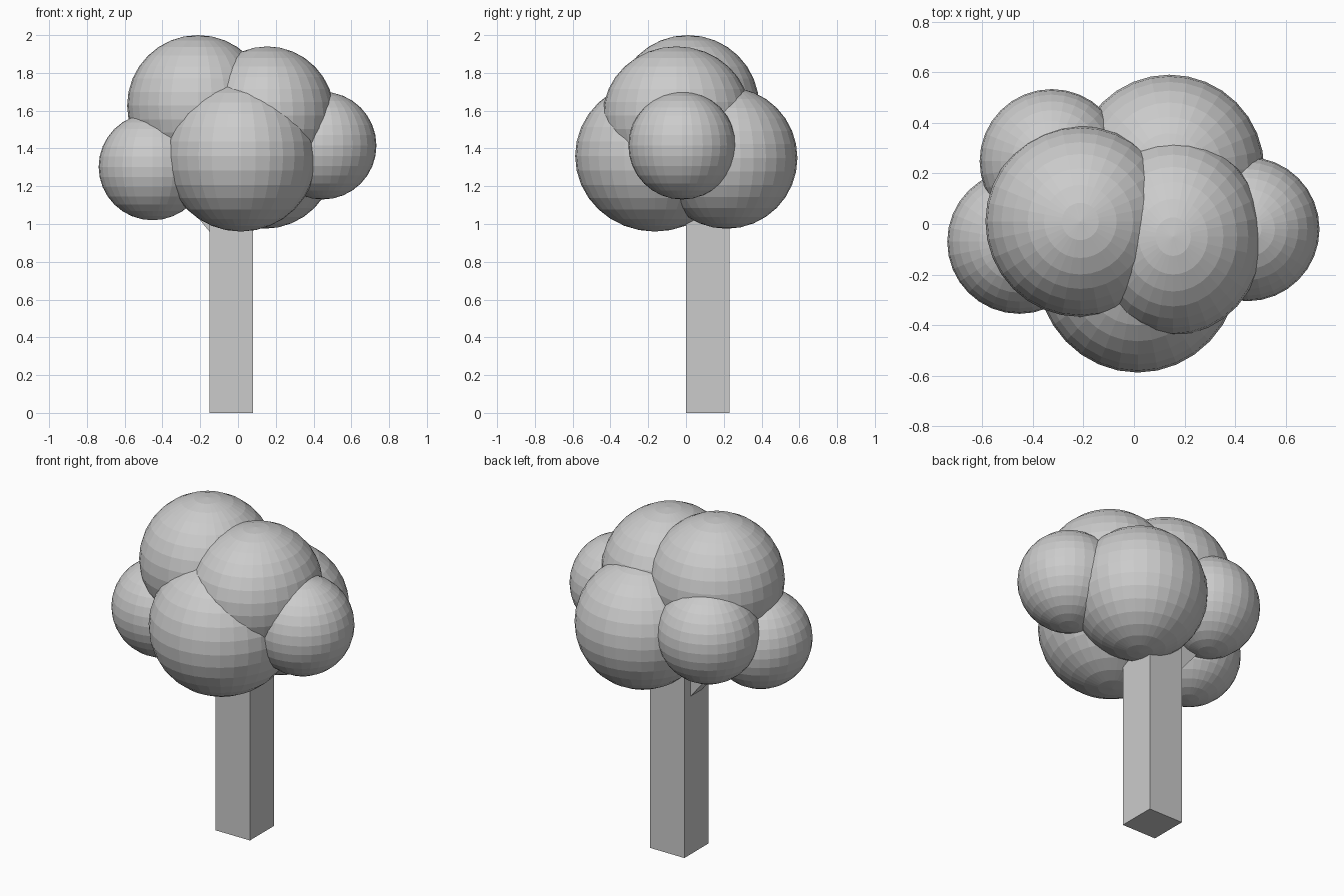
import bpy
from mathutils import Vector

if "Cube" in bpy.data.objects:
    bpy.data.objects.remove(bpy.data.objects["Cube"])

grey = bpy.data.materials.new("plain grey")
grey.diffuse_color = (0.6, 0.6, 0.6, 1)
grey.use_nodes = True
grey.node_tree.nodes["Principled BSDF"].inputs["Base Color"].default_value = grey.diffuse_color


def finish(name):
    ob = bpy.context.object
    ob.name = name
    ob.data.materials.append(grey)
    return ob


def clump(name, centre, radii):
    bpy.ops.mesh.primitive_uv_sphere_add(segments=32, ring_count=16, radius=1, location=centre)
    finish(name).scale = radii


def beam(name, a, b, width):
    a, b = Vector(a), Vector(b)
    bpy.ops.mesh.primitive_cube_add(size=1, location=(a + b) / 2)
    ob = finish(name)
    ob.scale = (width, width, (b - a).length)
    ob.rotation_euler.y = (b - a).to_track_quat('Z', 'Y').to_euler().y if a.x == b.x else \
        -Vector((b.z - a.z, b.x - a.x)).angle_signed(Vector((1, 0)))  * -1


# Trunk and a short branch reaching into the left foliage
beam("trunk", (-0.035, 0.115, 0), (-0.035, 0.115, 1.2), 0.23)
beam("branch", (-0.08, 0.115, 0.96), (-0.36, 0.115, 1.30), 0.11)

# Foliage clumps
clump("foliage_top_left", (-0.212, 0.01, 1.627), (0.375, 0.377, 0.373))
clump("foliage_top_right", (0.155, -0.05, 1.575), (0.357, 0.39, 0.365))
clump("foliage_front", (0.015, -0.165, 1.36), (0.403, 0.422, 0.40))
clump("foliage_back", (0.14, 0.215, 1.35), (0.375, 0.375, 0.375))
clump("foliage_left", (-0.453, -0.07, 1.303), (0.285, 0.285, 0.283))
clump("foliage_right", (0.448, -0.02, 1.415), (0.285, 0.285, 0.285))
clump("foliage_back_left", (-0.325, 0.248, 1.42), (0.285, 0.285, 0.285))
